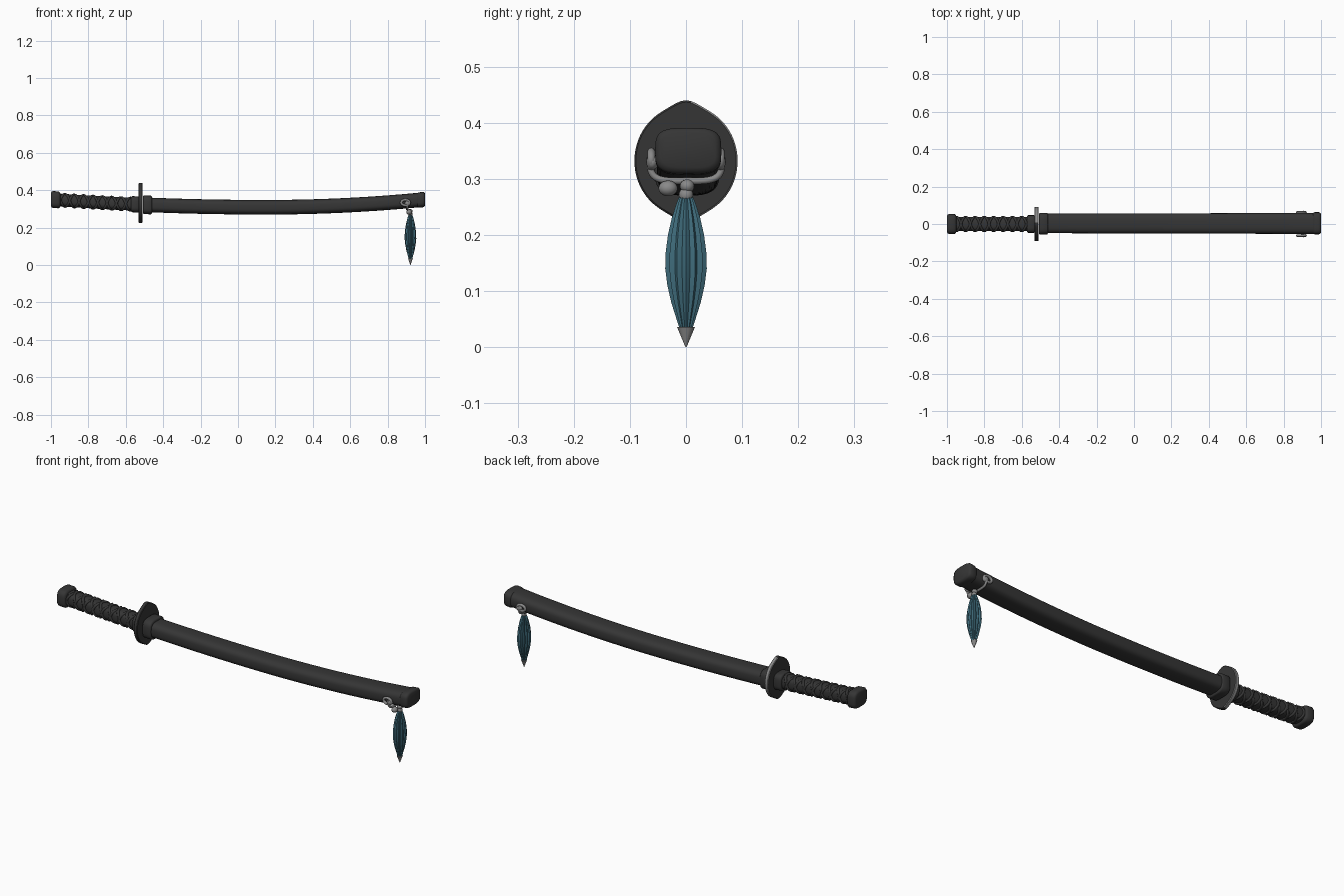
import bpy, bmesh, math
from math import sin, cos, pi, tau
from mathutils import Vector

old = bpy.data.objects.get("Cube")
if old:
    bpy.data.objects.remove(old, do_unlink=True)


def material(name, rgb):
    m = bpy.data.materials.new(name)
    m.use_nodes = True
    m.diffuse_color = (*rgb, 1)
    m.node_tree.nodes["Principled BSDF"].inputs["Base Color"].default_value = (*rgb, 1)
    return m


BLACK = material("black lacquer", (0.036, 0.036, 0.036))
GREY = material("grey cord", (0.25, 0.25, 0.25))
TEAL = material("teal silk", (0.05, 0.15, 0.2))


def centre_z(x):
    """Height of the sword's curved centre line."""
    return 0.309 + (0.032 if x < 0.15 else 0.058) * (x - 0.15) ** 2


def rounded(t, a, b, power):
    """Point on a superellipse."""
    c, s = cos(t), sin(t)
    e = 2 / power
    return a * math.copysign(abs(c) ** e, c), b * math.copysign(abs(s) ** e, s)


def loft(name, rings, mats, angle=40):
    """Skin a list of equal rings and close both ends."""
    bm = bmesh.new()
    loops = [[bm.verts.new(p) for p in ring] for ring in rings]
    n = len(loops[0])
    for a, b in zip(loops, loops[1:]):
        for i in range(n):
            j = (i + 1) % n
            bm.faces.new((a[i], a[j], b[j], b[i]))
    bm.faces.new(loops[0])
    bm.faces.new(loops[-1])
    bmesh.ops.recalc_face_normals(bm, faces=bm.faces)
    mesh = bpy.data.meshes.new(name)
    bm.to_mesh(mesh)
    bm.free()
    ob = bpy.data.objects.new(name, mesh)
    bpy.context.collection.objects.link(ob)
    for m in mats:
        mesh.materials.append(m)
    smooth(ob, angle)
    return ob


def smooth(ob, angle=40):
    bpy.ops.object.select_all(action='DESELECT')
    ob.select_set(True)
    bpy.context.view_layer.objects.active = ob
    bpy.ops.object.shade_smooth_by_angle(angle=math.radians(angle))


def along_sword(name, stations, power=3.5, n=40, y0=0.0):
    """Loft stations of (x, half width, half height) along the curve."""
    rings = []
    for x, a, b in stations:
        pts = [rounded(tau * i / n, a, b, power) for i in range(n)]
        rings.append([(x, y0 + y, centre_z(x) + z) for y, z in pts])
    return loft(name, rings, [BLACK])


def band(name, x0, x1, a, b, bev=0.006, **kw):
    """Short fitting with rounded rims."""
    return along_sword(name, [(x0, a - bev, b - bev), (x0 + bev * 0.4, a - bev * 0.3, b - bev * 0.3),
                              (x0 + bev, a, b), (x1 - bev, a, b),
                              (x1 - bev * 0.4, a - bev * 0.3, b - bev * 0.3),
                              (x1, a - bev, b - bev)], **kw)


def cord(name, points, radius, mat, cyclic=False):
    """Round cord through the given points."""
    cu = bpy.data.curves.new(name, 'CURVE')
    cu.dimensions = '3D'
    cu.bevel_depth = radius
    cu.bevel_resolution = 2
    cu.use_fill_caps = True
    sp = cu.splines.new('POLY')
    sp.points.add(len(points) - 1)
    for p, co in zip(sp.points, points):
        p.co = (*co, 1)
    sp.use_cyclic_u = cyclic
    sp.use_smooth = True
    cu.materials.append(mat)
    ob = bpy.data.objects.new(name, cu)
    bpy.context.collection.objects.link(ob)
    return ob


def ball(name, loc, size, mat):
    bpy.ops.mesh.primitive_uv_sphere_add(segments=16, ring_count=10, location=loc)
    ob = bpy.context.object
    ob.name = name
    ob.scale = size
    ob.data.materials.append(mat)
    smooth(ob, 60)


# Scabbard with mouth collar and end cap
steps = 40
body = [(-0.5 + 1.47 * i / steps, 0.052 + 0.004 * i / steps, 0.039) for i in range(steps + 1)]
along_sword("scabbard", body, power=3, y0=0.003)
band("scabbard_mouth", -0.508, -0.46, 0.058, 0.05, y0=0.002)
band("scabbard_end_cap", 0.955, 1.0, 0.059, 0.041, bev=0.01, y0=0.004)

# Handle core, collar and pommel
grip = [(-0.97 + 0.43 * i / 12, 0.038, 0.034) for i in range(13)]
along_sword("grip_core", grip, power=2.8)
band("grip_collar", -0.572, -0.528, 0.047, 0.043)
band("pommel", -1.0, -0.95, 0.053, 0.045, bev=0.01)

# Crossed wrapping that leaves diamond gaps
start, end, pitch = -0.95, -0.57, 0.1
for direction in (1, -1):
    for phase in (0, pi):
        path = []
        for i in range(151):
            x = start + (end - start) * i / 150
            t = direction * tau * (x - start) / pitch + phase
            y, z = rounded(t, 0.037, 0.033, 2.8)
            path.append((x, y, centre_z(x) + z))
        cord("grip_wrap", path, 0.007, BLACK)

# Guard: egg-shaped plate with small points at top and bottom
guard_rings = []
for x, s in ((-0.531, 0.97), (-0.528, 1), (-0.514, 1), (-0.511, 0.97)):
    ring = []
    for i in range(64):
        t = tau * i / 64
        ring.append((x, s * 0.092 * cos(t),
                     0.332 + s * sin(t) * (0.099 + 0.009 * abs(sin(t)) ** 24)))
    guard_rings.append(ring)
guard = loft("guard", guard_rings, [BLACK, GREY], 30)
for f in guard.data.polygons:
    if f.normal.y > 0.2:
        f.material_index = 1

# Cord lugs on both sides
lug_x, lug_z = 0.895, 0.334
for side in (1, -1):
    ring = [(lug_x + 0.022 * cos(tau * i / 24), side * 0.062, lug_z + 0.015 * sin(tau * i / 24))
            for i in range(24)]
    cord("side_loop", ring, 0.007, GREY, cyclic=True)
    ball("side_knot", (lug_x + 0.012, side * 0.06, lug_z - 0.004), (0.016, 0.011, 0.014), GREY)

# Cord passing under the scabbard
under = []
for i in range(33):
    y, z = rounded(pi + pi * i / 32, 0.064, 0.042, 4)
    under.append((0.905, y, 0.338 + z))
cord("under_cord", under, 0.006, GREY)
ball("hanging_knot", (0.915, -0.032, 0.283), (0.015, 0.017, 0.014), GREY)
ball("tassel_knot", (0.92, 0.002, 0.287), (0.014, 0.013, 0.012), GREY)
ball("tassel_neck", (0.922, 0, 0.271), (0.012, 0.013, 0.013), GREY)

# Tassel: ridged spindle with a pointed tip
profile = [(0.272, 0.011), (0.255, 0.018), (0.23, 0.026), (0.2, 0.033), (0.17, 0.037),
           (0.14, 0.038), (0.11, 0.034), (0.08, 0.027), (0.055, 0.019), (0.034, 0.012)]
folds, tassel_rings = 14, []
for z, r in profile:
    ring = []
    for i in range(folds * 4):
        t = tau * i / (folds * 4)
        rr = r * (0.92 + 0.08 * cos(folds * t))
        ring.append((0.922 + 0.82 * rr * cos(t), rr * sin(t), z))
    tassel_rings.append(ring)
loft("tassel", tassel_rings, [TEAL], 35)

bpy.ops.mesh.primitive_cone_add(vertices=16, radius1=0.001, radius2=0.016, depth=0.036,
                                location=(0.922, 0, 0.018))
tip = bpy.context.object
tip.name = "tassel_tip"
tip.scale.x = 0.82
tip.data.materials.append(GREY)
smooth(tip)
